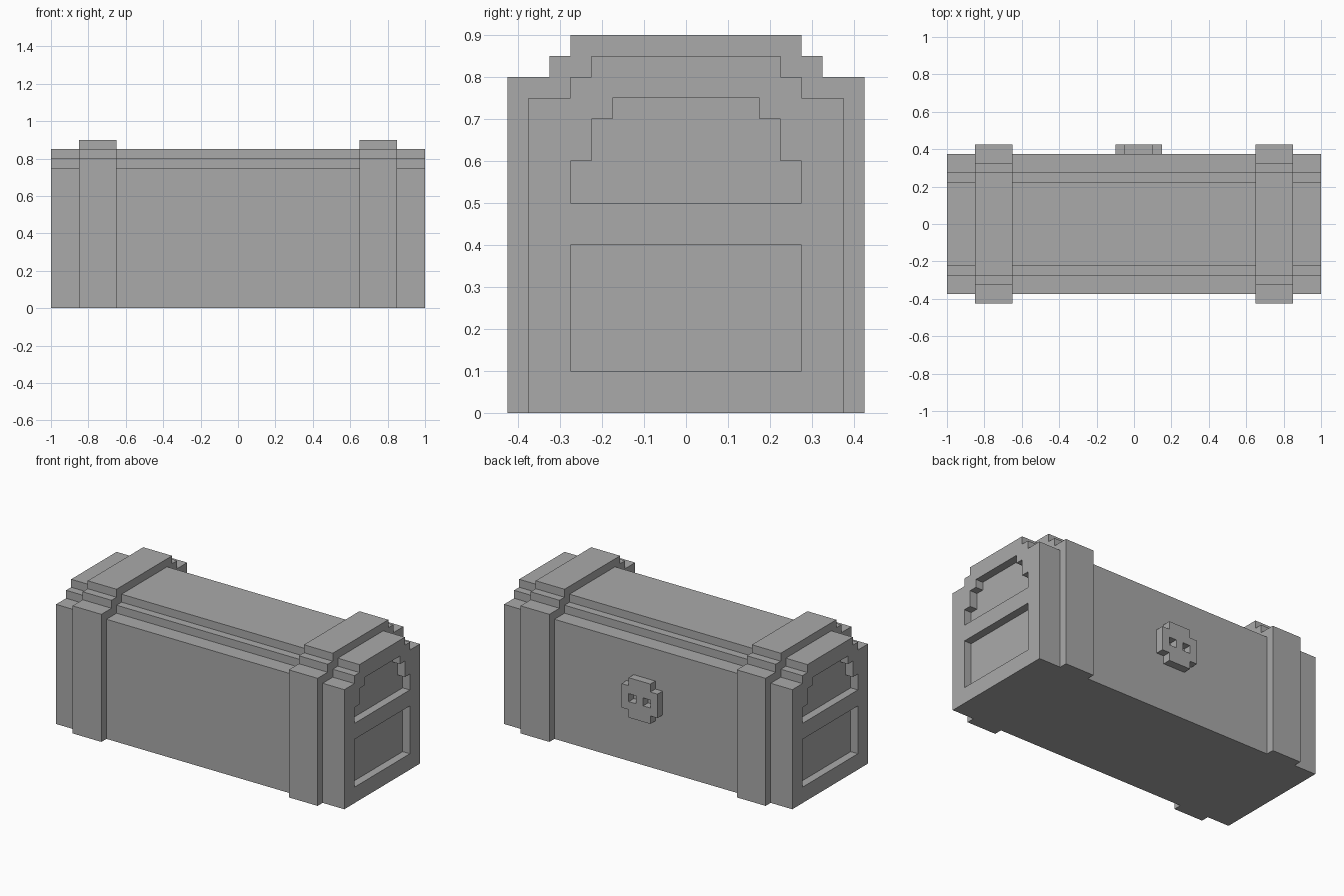
import bpy
import bmesh
from mathutils import Vector

cube = bpy.data.objects.get("Cube")
if cube:
    bpy.data.objects.remove(cube, do_unlink=True)

grey = bpy.data.materials.new("stone_grey")
grey.use_nodes = True
colour = (0.4, 0.4, 0.4, 1)
grey.diffuse_color = colour
grey.node_tree.nodes["Principled BSDF"].inputs["Base Color"].default_value = colour


def finish(name, bm):
    bmesh.ops.recalc_face_normals(bm, faces=bm.faces)
    mesh = bpy.data.meshes.new(name)
    bm.to_mesh(mesh)
    bm.free()
    mesh.materials.append(grey)
    obj = bpy.data.objects.new(name, mesh)
    bpy.context.collection.objects.link(obj)
    return obj


def thicken(bm, offset):
    """Extrude every face of a flat sheet into a solid."""
    result = bmesh.ops.extrude_face_region(bm, geom=bm.faces[:], use_keep_orig=True)
    verts = [v for v in result["geom"] if isinstance(v, bmesh.types.BMVert)]
    bmesh.ops.translate(bm, verts=verts, vec=Vector(offset))


def prism(name, outline, x0, x1):
    """Extrude a (y, z) outline along x."""
    bm = bmesh.new()
    bm.faces.new([bm.verts.new((x0, y, z)) for y, z in outline])
    thicken(bm, (x1 - x0, 0, 0))
    return finish(name, bm)


def stepped(base, steps):
    """Symmetric stepped outline; each step is (half width, top height)."""
    side, z = [], base
    for half, top in steps:
        side += [(half, z), (half, top)]
        z = top
    return side + [(-y, z) for y, z in reversed(side)]


# Chest body with a stepped lid
body_outline = stepped(0, [(0.375, 0.75), (0.275, 0.8), (0.225, 0.85)])
body = prism("chest_body", body_outline, -1, 1)

# Recessed panels in both ends
lower_panel = stepped(0.1, [(0.275, 0.4)])
upper_panel = stepped(0.5, [(0.275, 0.6), (0.225, 0.7), (0.175, 0.75)])
cutters = []
for side in (-1, 1):
    for outline in (lower_panel, upper_panel):
        cutter = prism("panel_cutter", outline, side * 0.95, side * 1.1)
        cutter.hide_render = True
        cutters.append(cutter)
        cut = body.modifiers.new("panel_recess", "BOOLEAN")
        cut.operation = "DIFFERENCE"
        cut.solver = "EXACT"
        cut.object = cutter
bpy.context.view_layer.update()
carved = bpy.data.meshes.new_from_object(
    body.evaluated_get(bpy.context.evaluated_depsgraph_get()))
body.modifiers.clear()
body.data = carved
for cutter in cutters:
    bpy.data.objects.remove(cutter, do_unlink=True)

# Raised straps that wrap over the body
strap_outline = stepped(0, [(0.425, 0.8), (0.325, 0.85), (0.275, 0.9)])
strap_outline += reversed(body_outline)
prism("right_strap", strap_outline, -0.85, -0.65)
prism("left_strap", strap_outline, 0.65, 0.85)

# Skull emblem on the back, with open eye sockets
pattern = [".###.",
           "#####",
           "#.#.#",
           "#####",
           ".###."]
px = 0.05
bm = bmesh.new()
for row, line in enumerate(pattern):
    for col, mark in enumerate(line):
        if mark == "#":
            x, z = -0.1 + col * px, 0.55 - row * px
            bm.faces.new([bm.verts.new((x + a * px, 0.375, z - b * px))
                          for a, b in ((0, 0), (1, 0), (1, 1), (0, 1))])
bmesh.ops.remove_doubles(bm, verts=bm.verts, dist=px / 10)
thicken(bm, (0, px, 0))
finish("skull_emblem", bm)
